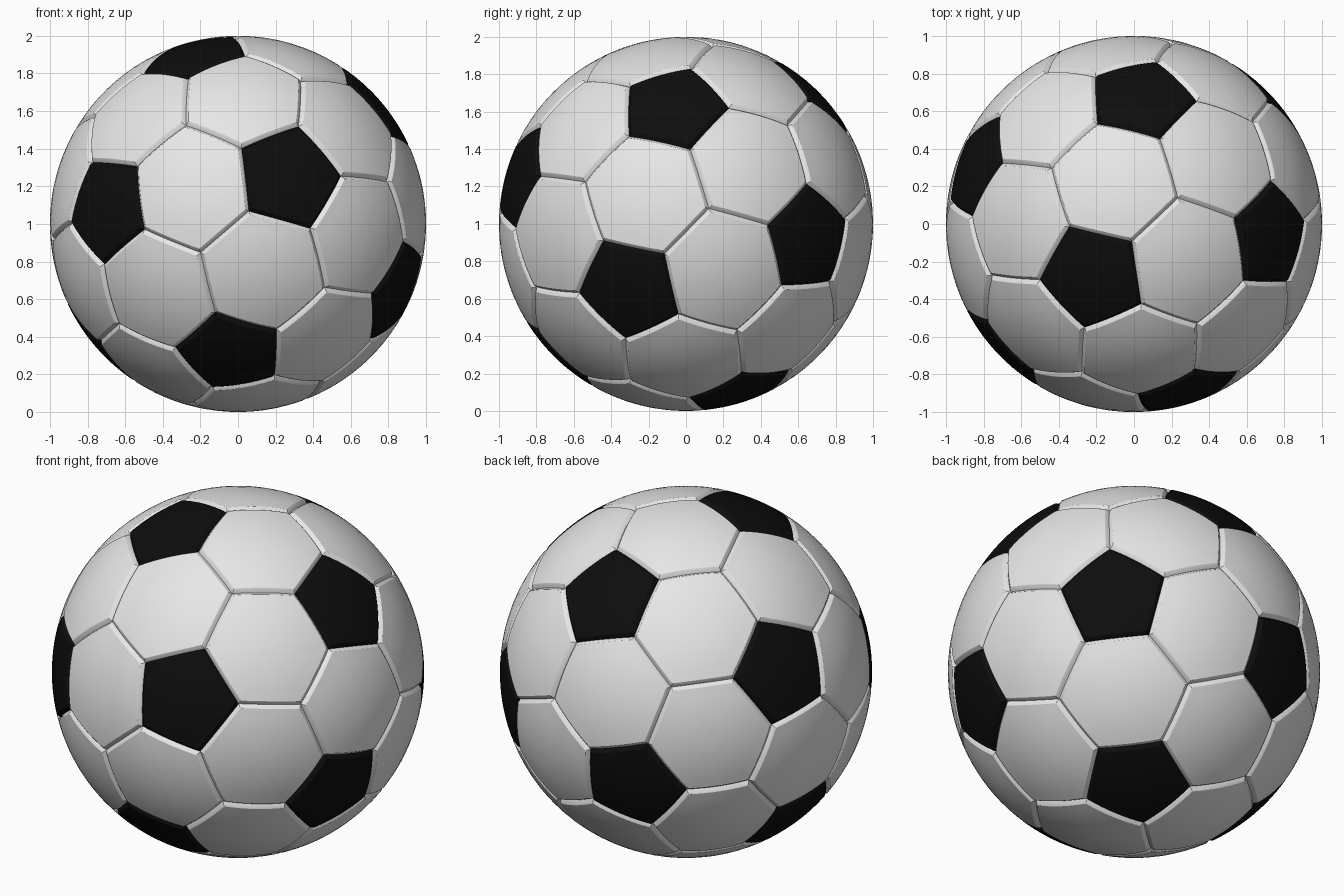
import bpy
import bmesh
import math
from mathutils import Matrix, Vector

cube = bpy.data.objects.get("Cube")
if cube:
    bpy.data.objects.remove(cube, do_unlink=True)

SEGMENTS = 8          # divisions along each panel side
GROOVE_WIDTH = 0.016  # half width of a seam
GROOVE_DEPTH = 0.02
PENTAGON_ANGLE = math.radians(17.5)  # centre to corner


def make_material(name, rgb, roughness):
    mat = bpy.data.materials.new(name)
    mat.use_nodes = True
    mat.diffuse_color = (*rgb, 1)
    shader = mat.node_tree.nodes["Principled BSDF"]
    shader.inputs["Base Color"].default_value = (*rgb, 1)
    shader.inputs["Roughness"].default_value = roughness
    return mat


def frame(axis, side):
    """Orthonormal frame with z along axis and x leaning toward side."""
    z = Vector(axis).normalized()
    y = z.cross(Vector(side)).normalized()
    return Matrix((y.cross(z), y, z)).transposed()


def toward(a, b, angle):
    """Turn direction a toward direction b by an angle."""
    side = (b - a * a.dot(b)).normalized()
    return a * math.cos(angle) + side * math.sin(angle)


def sort_around(centre, corners):
    inverse = frame(centre, corners[0]).transposed()

    def turn(p):
        q = inverse @ p
        return math.atan2(q.y, q.x)
    return sorted(corners, key=turn)


def add_panel(bm, corners):
    """Curved panel with a bevelled wall running down into the seam."""
    centre = sum(corners, Vector()).normalized()
    corners = sort_around(centre, corners)
    outline = []
    for a, b in zip(corners, corners[1:] + corners[:1]):
        outline += [a.lerp(b, i / SEGMENTS) for i in range(SEGMENTS)]
    inradius = min((p - centre).length for p in outline)
    rim = 1 - GROOVE_WIDTH / inradius
    lip = rim - 0.004 / inradius
    # (scale from the centre, depth below the ball surface)
    profile = [(lip * k / 5, 0) for k in range(1, 6)]
    profile += [(rim, 0.002), (1, GROOVE_DEPTH)]

    hub = bm.verts.new(centre)
    previous = None
    for scale, depth in profile:
        ring = [bm.verts.new(centre.lerp(p, scale).normalized() * (1 - depth))
                for p in outline]
        for i in range(len(ring)):
            j = (i + 1) % len(ring)
            if previous:
                bm.faces.new((previous[i], ring[i], ring[j], previous[j]))
            else:
                bm.faces.new((hub, ring[i], ring[j]))
        previous = ring


def make_panels(name, panels, mat):
    bm = bmesh.new()
    for corners in panels:
        add_panel(bm, corners)
    mesh = bpy.data.meshes.new(name)
    bm.to_mesh(mesh)
    bm.free()
    mesh.materials.append(mat)
    obj = bpy.data.objects.new(name, mesh)
    obj.location.z = 1
    bpy.context.collection.objects.link(obj)
    bpy.ops.object.select_all(action='DESELECT')
    obj.select_set(True)
    bpy.context.view_layer.objects.active = obj
    bpy.ops.object.shade_smooth_by_angle(angle=math.radians(25))


# Icosahedron that lays out the panels, turned to the ball's resting pose
layout = bmesh.new()
bmesh.ops.create_icosphere(layout, subdivisions=1, radius=1)
layout.verts.ensure_lookup_table()
first = layout.verts[0]
neighbour = first.link_edges[0].other_vert(first)
pose = frame((0.284, -0.923, 0.26), (-0.952, -0.305, -0.035))
pose = pose @ frame(first.co, neighbour.co).transposed()
bmesh.ops.transform(layout, matrix=pose.to_4x4(), verts=layout.verts)


def junction(face):
    return face.calc_center_median().normalized()


def pentagon_corner(vert, face):
    return toward(vert.co.normalized(), junction(face), PENTAGON_ANGLE)


# A pentagon at every layout corner, a hexagon across every layout edge
pentagons = [[pentagon_corner(v, f) for f in v.link_faces] for v in layout.verts]
hexagons = [[junction(f) for f in e.link_faces]
            + [pentagon_corner(v, f) for v in e.verts for f in e.link_faces]
            for e in layout.edges]
layout.free()

white = make_material("panel white", (0.8, 0.8, 0.8), 0.5)
black = make_material("panel black", (0.004, 0.004, 0.004), 0.5)
make_panels("white_hexagon_panels", hexagons, white)
make_panels("black_pentagon_panels", pentagons, black)
